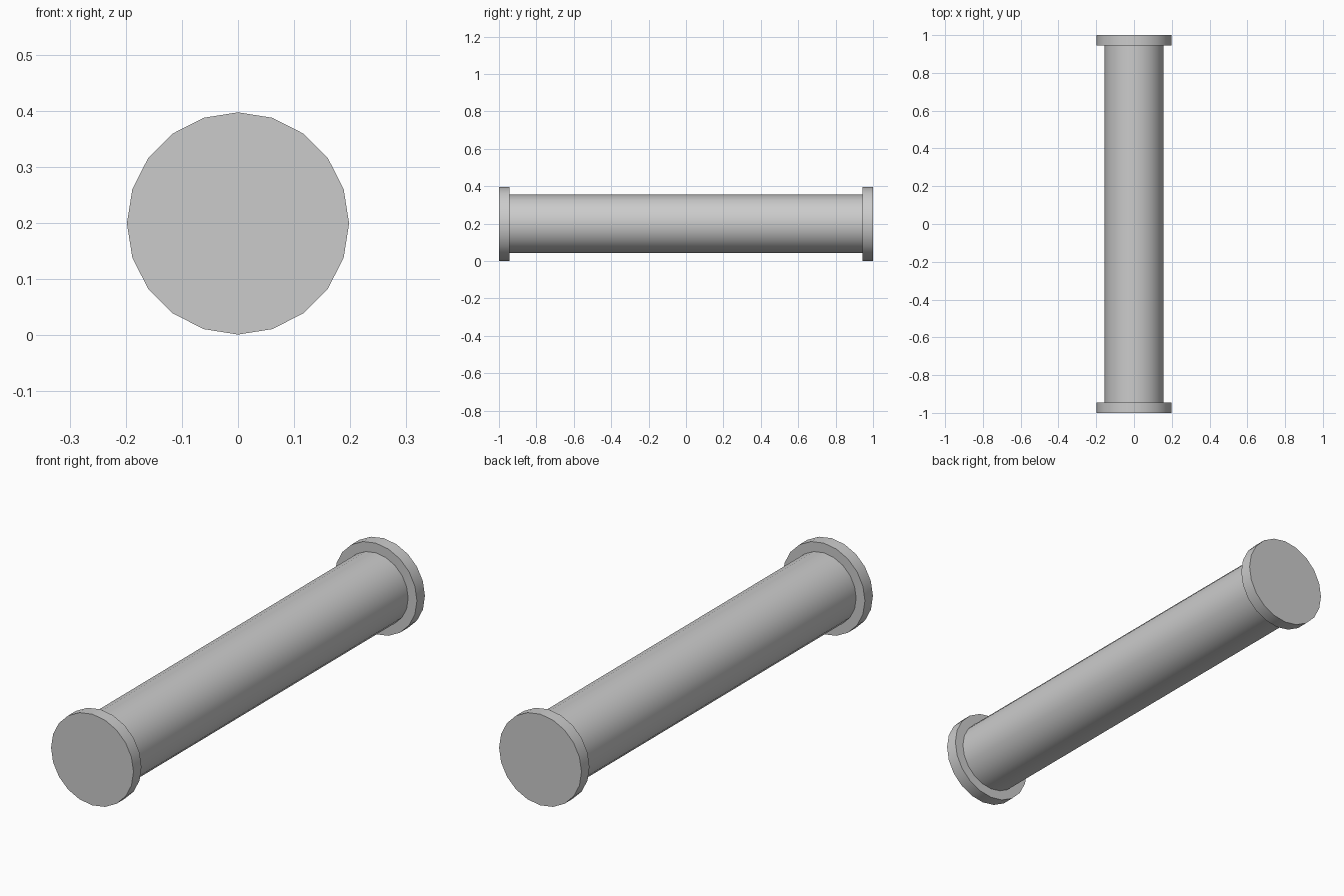
import bpy, bmesh, math

if "Cube" in bpy.data.objects:
    bpy.data.objects.remove(bpy.data.objects["Cube"])

SIDES = 20
CENTRE_Z = 0.199
# (y, radius) stations along the roller, front flange to back flange
PROFILE = [(-1.0, 0.198), (-0.945, 0.198), (-0.945, 0.156),
           (0.945, 0.156), (0.945, 0.198), (1.0, 0.198)]


def ring(bm, y, r):
    steps = [2 * math.pi * i / SIDES for i in range(SIDES)]
    return [bm.verts.new((r * math.cos(a), y, CENTRE_Z + r * math.sin(a))) for a in steps]


# Flanged roller: one closed lathed shell with a flange at each end
bm = bmesh.new()
rings = [ring(bm, y, r) for y, r in PROFILE]
for a, b in zip(rings, rings[1:]):
    for i in range(SIDES):
        j = (i + 1) % SIDES
        bm.faces.new((a[i], a[j], b[j], b[i]))

# Flat end faces
bm.faces.new(rings[0])
bm.faces.new(rings[-1])
bmesh.ops.recalc_face_normals(bm, faces=bm.faces)

mesh = bpy.data.meshes.new("flanged_roller")
bm.to_mesh(mesh)
bm.free()
roller = bpy.data.objects.new("flanged_roller", mesh)
bpy.context.collection.objects.link(roller)

# Smooth barrel, crisp flange edges
bpy.context.view_layer.objects.active = roller
roller.select_set(True)
bpy.ops.object.shade_smooth_by_angle(angle=math.radians(30))
